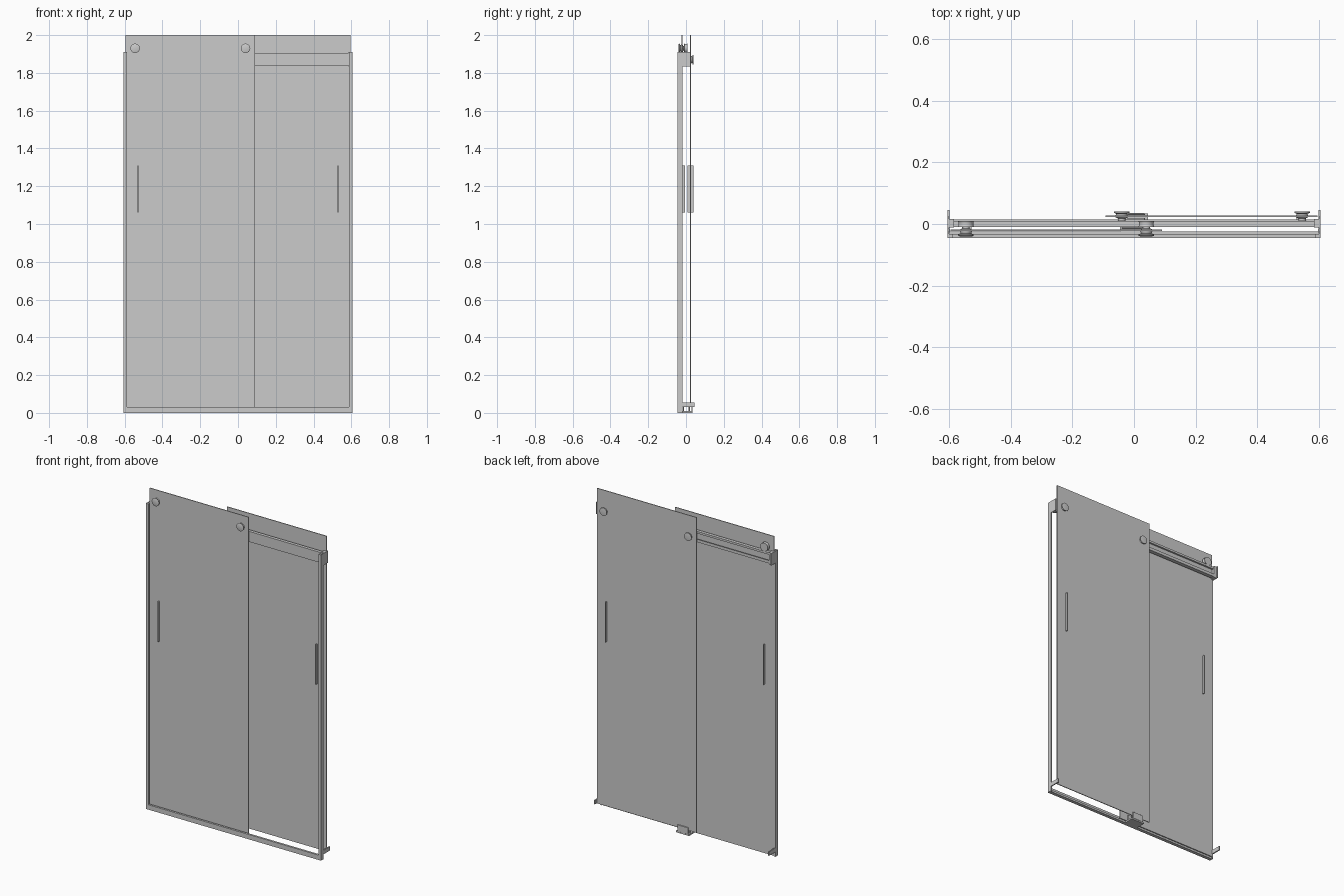
import bpy, bmesh
from mathutils import Vector

if "Cube" in bpy.data.objects:
    bpy.data.objects.remove(bpy.data.objects["Cube"])


def box(name, x0, x1, y0, y1, z0, z1, bevel=0):
    bm = bmesh.new()
    bmesh.ops.create_cube(bm, size=1)
    for v in bm.verts:
        v.co = Vector(((x0 + x1) / 2 + v.co.x * (x1 - x0),
                       (y0 + y1) / 2 + v.co.y * (y1 - y0),
                       (z0 + z1) / 2 + v.co.z * (z1 - z0)))
    ob = finish(name, bm)
    if bevel:
        m = ob.modifiers.new("soft_edge", 'BEVEL')
        m.width = bevel
    return ob


def finish(name, bm):
    bmesh.ops.recalc_face_normals(bm, faces=bm.faces)
    me = bpy.data.meshes.new(name)
    bm.to_mesh(me)
    bm.free()
    ob = bpy.data.objects.new(name, me)
    bpy.context.collection.objects.link(ob)
    return ob


def extrude(name, pts, direction):
    """Closed outline pushed along a direction."""
    bm = bmesh.new()
    f = bm.faces.new([bm.verts.new(p) for p in pts])
    r = bmesh.ops.extrude_face_region(bm, geom=[f])
    bmesh.ops.translate(bm, vec=direction,
                        verts=[v for v in r['geom'] if isinstance(v, bmesh.types.BMVert)])
    return finish(name, bm)


def roller(name, x, z, steps):
    """Turned part along y from (y, radius) steps."""
    bm = bmesh.new()
    rings = []
    from math import cos, sin, pi
    for y, r in steps:
        rings.append([bm.verts.new((x + r * cos(2 * pi * i / 32), y,
                                    z + r * sin(2 * pi * i / 32))) for i in range(32)])
    for a, b in zip(rings, rings[1:]):
        for i in range(32):
            j = (i + 1) % 32
            bm.faces.new((a[i], a[j], b[j], b[i]))
    bm.faces.new(rings[0])
    bm.faces.new(rings[-1])
    ob = finish(name, bm)
    bpy.context.view_layer.objects.active = ob
    ob.select_set(True)
    bpy.ops.object.shade_smooth_by_angle()
    ob.select_set(False)


# Glass panels
box("front_glass", -0.595, 0.09, -0.023, -0.018, 0.012, 2.0)
box("back_glass", -0.092, 0.595, 0.022, 0.027, 0.03, 2.0)

# Header rail with a front fascia and a rear ledge
header = [(-0.010, 1.84), (0.014, 1.84), (0.014, 1.858), (0.009, 1.858),
          (0.009, 1.846), (-0.001, 1.846), (-0.001, 1.892), (0.010, 1.892),
          (0.010, 1.905), (-0.010, 1.905)]
extrude("header_rail", [(-0.59, y, z) for y, z in header], (1.18, 0, 0))

# Bottom track with a raised front lip
track = [(-0.045, 0), (-0.024, 0), (-0.024, 0.012), (-0.032, 0.012),
         (-0.032, 0.03), (-0.045, 0.03)]
extrude("bottom_track", [(-0.60, y, z) for y, z in track], (1.20, 0, 0))

# Parts mirrored at both ends
for s, side in ((-1, "left"), (1, "right")):
    # U-shaped wall jamb opening inward
    jamb = [(0.605, -0.045), (0.605, -0.018), (0.597, -0.018), (0.597, -0.021),
            (0.602, -0.021), (0.602, -0.032), (0.588, -0.032), (0.588, -0.045)]
    extrude(side + "_jamb", [(s * x, y, 0) for x, y in jamb], (0, 0, 1.91))
    # Header end bracket
    bracket = [(0.605, -0.045), (0.605, 0.025), (0.600, 0.025), (0.600, 0.016),
               (0.584, 0.016), (0.584, -0.011), (0.600, -0.011), (0.600, -0.045)]
    extrude(side + "_header_bracket", [(s * x, y, 1.835) for x, y in bracket], (0, 0, 0.075))
    # Bottom end stop
    a, b = sorted((s * 0.605, s * 0.598))
    box(side + "_end_stop", a, b, -0.03, 0.045, 0.03, 0.055)

# Rollers: cap, stem, glass washer, grooved wheel
for i, x in enumerate((-0.545, 0.04)):
    roller(f"front_roller_{i}", x, 1.93,
           [(-0.040, 0.020), (-0.038, 0.025), (-0.034, 0.025), (-0.030, 0.017),
            (-0.023, 0.020), (-0.018, 0.020), (-0.014, 0.012), (-0.010, 0.012),
            (-0.009, 0.026), (-0.005, 0.024), (0.005, 0.024), (0.009, 0.026)])
    roller(f"back_roller_{i}", -x, 1.87,
           [(0.041, 0.020), (0.040, 0.025), (0.036, 0.025), (0.033, 0.017),
            (0.027, 0.020), (0.022, 0.020), (0.018, 0.012), (0.012, 0.012)])

# Slim blade handles on each panel
for name, x, y0, y1 in (("front_handle", -0.53, -0.036, -0.006),
                        ("back_handle", 0.53, 0.008, 0.040)):
    box(name, x - 0.003, x + 0.003, y0, y1, 1.06, 1.31)

# Centre guide cradling both panels at the floor
box("guide_base", -0.045, 0.045, -0.026, 0.034, 0.0, 0.010)
for i, (y0, y1) in enumerate(((-0.016, -0.010), (0.014, 0.020), (0.029, 0.035))):
    box(f"guide_finger_{i}", -0.04, 0.035, y0, y1, 0.008, 0.05, 0.001)
